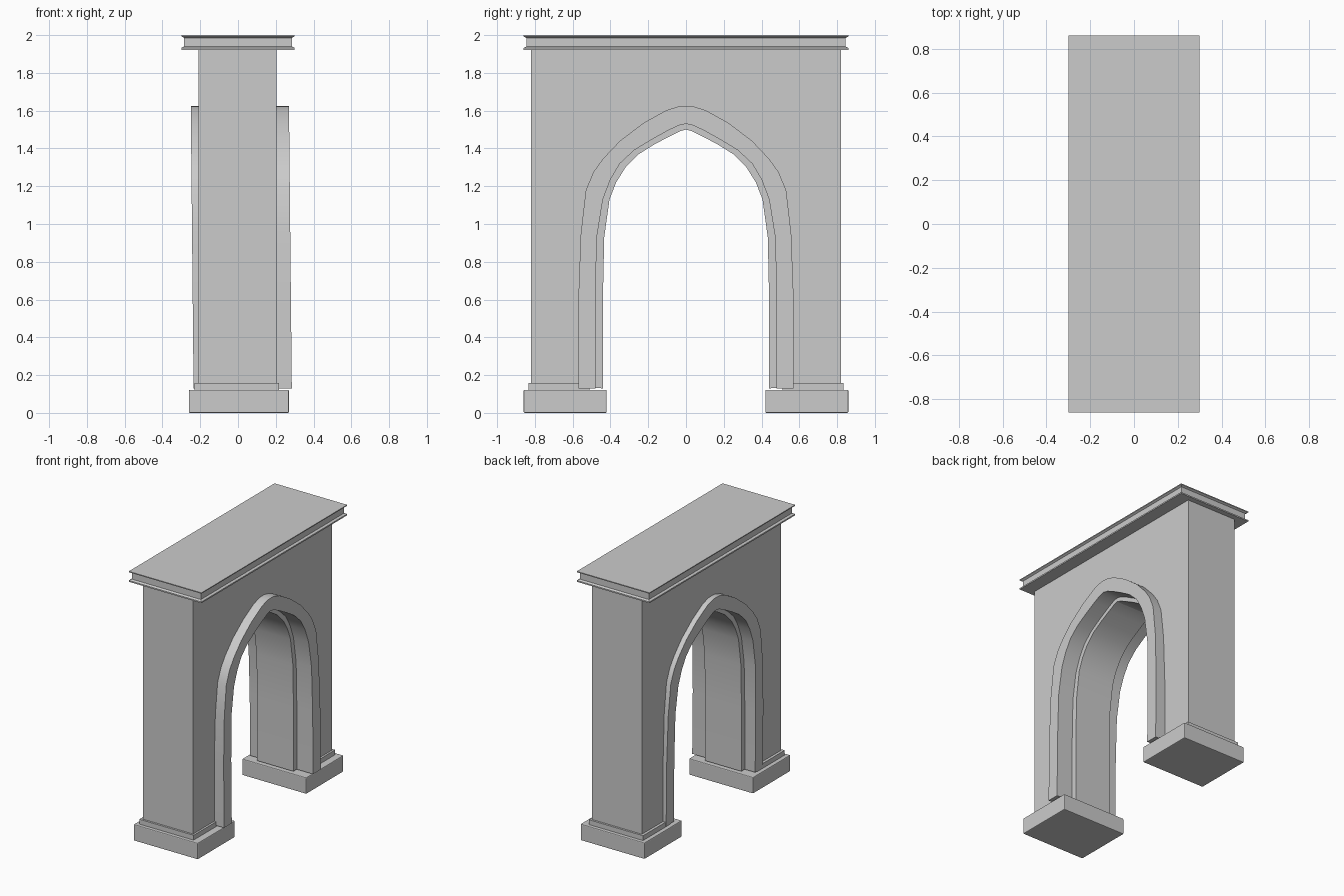
import bpy, bmesh

if "Cube" in bpy.data.objects:
    bpy.data.objects.remove(bpy.data.objects["Cube"])


def finish(name, bm, bevel=0.0, smooth=False):
    bmesh.ops.recalc_face_normals(bm, faces=bm.faces)
    mesh = bpy.data.meshes.new(name)
    bm.to_mesh(mesh)
    bm.free()
    obj = bpy.data.objects.new(name, mesh)
    bpy.context.collection.objects.link(obj)
    if bevel:
        mod = obj.modifiers.new("soft_edges", 'BEVEL')
        mod.width = bevel
        mod.segments = 2
    if smooth:
        bpy.ops.object.select_all(action='DESELECT')
        bpy.context.view_layer.objects.active = obj
        obj.select_set(True)
        bpy.ops.object.shade_smooth_by_angle(angle=0.5)
    return obj


def box(name, x, y, z, bevel=0.0):
    bm = bmesh.new()
    bmesh.ops.create_cube(bm, size=1)
    for v in bm.verts:
        for i, (a, b) in enumerate((x, y, z)):
            v.co[i] = a + (v.co[i] + 0.5) * (b - a)
    return finish(name, bm, bevel)


def mirrored(half):
    # half runs from the foot to the peak at y = 0
    return [(-y, z) for y, z in half] + [(y, z) for y, z in half[-2::-1]]


def arch_ring(name, inner, outer, x0, x1, lean=0.0):
    bm = bmesh.new()
    rings = []
    for y_in, y_out in zip(mirrored(inner), mirrored(outer)):
        row = []
        for (y, z), x in ((y_in, x0), (y_in, x1), (y_out, x1), (y_out, x0)):
            row.append(bm.verts.new((x + lean * (1.62 - z) / 1.5, y, z)))
        rings.append(row)
    for a, b in zip(rings, rings[1:]):
        for i in range(4):
            j = (i + 1) % 4
            bm.faces.new((a[i], a[j], b[j], b[i]))
    bm.faces.new(rings[0])
    bm.faces.new(rings[-1][::-1])
    return finish(name, bm, smooth=True)


# Half profiles of the pointed arch, foot to peak
liner = [(.44, .13), (.44, .6), (.433, .93), (.405, 1.13), (.37, 1.22),
         (.32, 1.30), (.25, 1.37), (.17, 1.42), (.085, 1.465), (.03, 1.492), (0, 1.50)]
reveal = [(.48, .13), (.48, .6), (.472, .93), (.44, 1.13), (.40, 1.235),
          (.35, 1.32), (.275, 1.39), (.185, 1.445), (.095, 1.495), (.035, 1.523), (0, 1.53)]
outer = [(.57, .13), (.57, .6), (.557, .95), (.53, 1.18), (.49, 1.275),
         (.44, 1.345), (.35, 1.44), (.225, 1.535), (.105, 1.602), (.04, 1.622), (0, 1.625)]

# Wall with arched opening, its cut edge hidden inside the moulding
mid = [((a + c) / 2, (b + d) / 2) for (a, b), (c, d) in zip(reveal, outer)]
opening = mirrored(mid)
outline = ([(-.82, .12), (-.82, 1.93), (.82, 1.93), (.82, .12), (opening[-1][0], .12)]
           + opening[::-1] + [(opening[0][0], .12)])
bm = bmesh.new()
face = bm.faces.new([bm.verts.new((-.21, y, z)) for y, z in outline])
ext = bmesh.ops.extrude_face_region(bm, geom=[face])
bmesh.ops.translate(bm, vec=(.413, 0, 0),
                    verts=[g for g in ext["geom"] if isinstance(g, bmesh.types.BMVert)])
finish("wall", bm)

# Projecting arch moulding and narrower inner lining
arch_ring("arch_moulding", reveal, outer, -.25, .27, lean=.015)
arch_ring("arch_lining", liner, [(y + .002 if y else 0, z + .002) for y, z in reveal], -.15, .15)

# Plinths and base steps under both piers
for side, s in (("left", -1), ("right", 1)):
    box("plinth_" + side, (-.26, .27), sorted((s * .42, s * .86)), (0, .122), .006)
    box("base_step_" + side, (-.23, .218), sorted((s * .51, s * .835)), (.12, .158))

# Cornice: stacked rectangles lofted into one moulded slab
steps = [(0, 1.922), (0, 1.932), (.015, 1.94), (.015, 1.985), (0, 1.993), (0, 2.0)]
bm = bmesh.new()
loops = [[bm.verts.new((sx * (.30 - d), sy * (.86 - d), z))
          for sx, sy in ((-1, -1), (1, -1), (1, 1), (-1, 1))] for d, z in steps]
for a, b in zip(loops, loops[1:]):
    for i in range(4):
        j = (i + 1) % 4
        bm.faces.new((a[i], a[j], b[j], b[i]))
bm.faces.new(loops[0][::-1])
bm.faces.new(loops[-1])
finish("cornice", bm)
